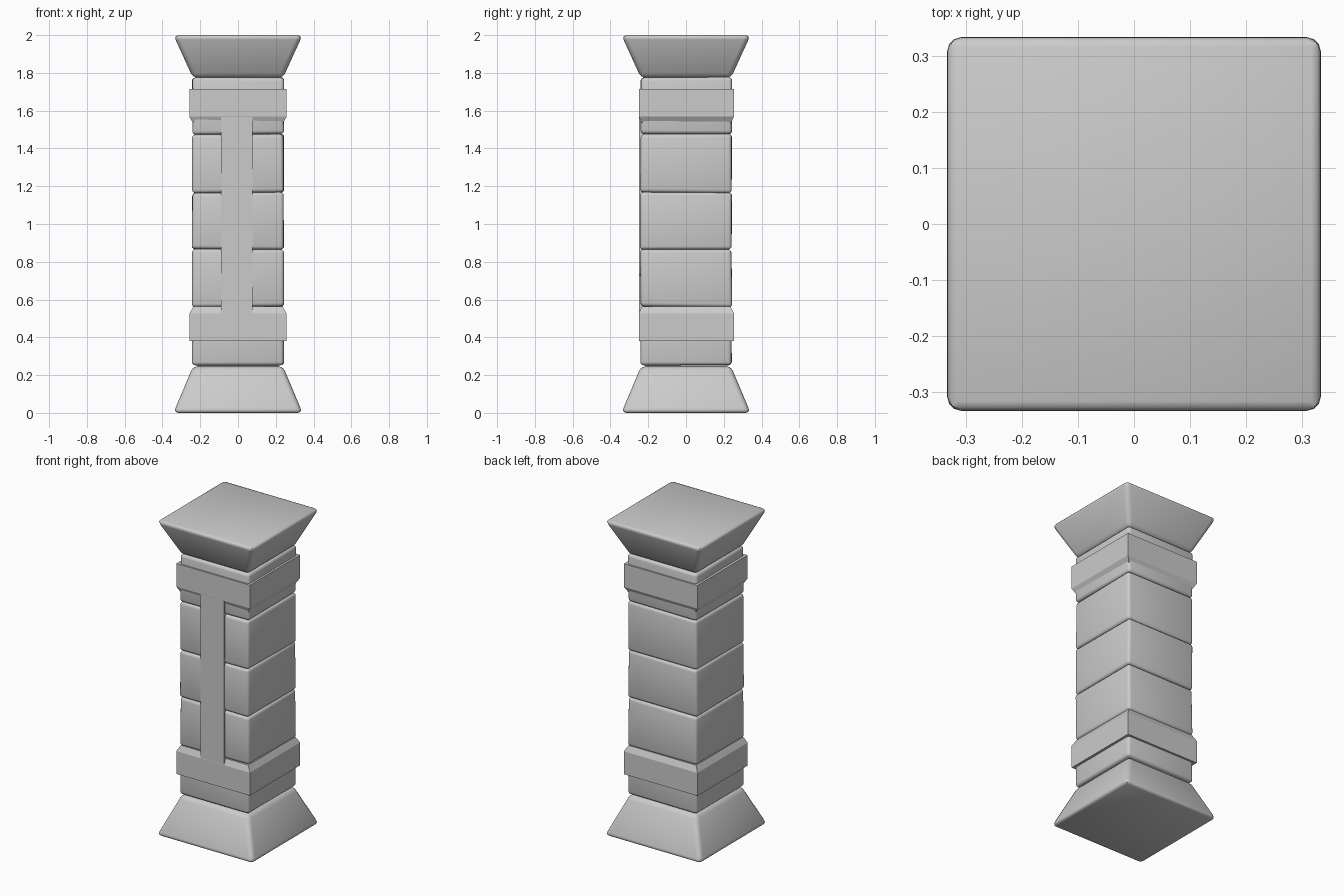
import bpy, bmesh, random
from mathutils import Vector

if "Cube" in bpy.data.objects:
    bpy.data.objects.remove(bpy.data.objects["Cube"])

random.seed(4)


def solid(name, rings, bevel=0.0, jitter=0.0):
    """Stack rectangular rings (z, x0, x1, y0, y1) into a closed solid."""
    bm = bmesh.new()
    loops = []
    for z, x0, x1, y0, y1 in rings:
        loop = []
        for x, y in ((x0, y0), (x1, y0), (x1, y1), (x0, y1)):
            j = Vector([random.uniform(-jitter, jitter) for _ in range(3)])
            loop.append(bm.verts.new(Vector((x, y, z)) + j))
        loops.append(loop)
    bm.faces.new(loops[0][::-1])
    bm.faces.new(loops[-1])
    for a, b in zip(loops, loops[1:]):
        for i in range(4):
            k = (i + 1) % 4
            bm.faces.new((a[i], a[k], b[k], b[i]))
    if bevel:
        bmesh.ops.bevel(bm, geom=bm.edges[:], offset=bevel, segments=3,
                        profile=0.5, affect='EDGES', clamp_overlap=True)
    bmesh.ops.recalc_face_normals(bm, faces=bm.faces[:])
    mesh = bpy.data.meshes.new(name)
    bm.to_mesh(mesh)
    bm.free()
    obj = bpy.data.objects.new(name, mesh)
    bpy.context.collection.objects.link(obj)
    if bevel:
        bpy.context.view_layer.objects.active = obj
        obj.select_set(True)
        bpy.ops.object.shade_smooth_by_angle(angle=0.7)
        obj.select_set(False)
    return obj


def square(z, h):
    return (z, -h, h, -h, h)


# Flared foot and capital
solid("base", [square(0.0, 0.342), square(0.247, 0.238)], 0.026)
solid("capital", [square(1.773, 0.238), square(2.0, 0.342)], 0.026)

# Stacked, slightly uneven shaft stones
for i, (z0, z1) in enumerate([(0.253, 0.562), (0.562, 0.867), (0.867, 1.166),
                              (1.166, 1.475), (1.475, 1.777)]):
    solid(f"shaft_block_{i + 1}", [square(z0, 0.242), square(z1, 0.242)],
          0.018, 0.003)

# Hidden core closing the joints
solid("core", [square(0.2, 0.215), square(1.85, 0.215)])

# Sharp-edged bands, chamfered towards the middle of the shaft
outer = (-0.258, 0.258, -0.25, 0.254)
inner = (-0.237, 0.237, -0.235, 0.237)
solid("lower_band", [(0.38, *outer), (0.525, *outer), (0.562, *inner)])
solid("upper_band", [(1.533, *inner), (1.568, *outer), (1.715, *outer)])

# Vertical front strip joining the bands
solid("front_strip", [(0.5, -0.09, 0.077, -0.2495, -0.2),
                      (1.6, -0.09, 0.077, -0.2495, -0.2)])
